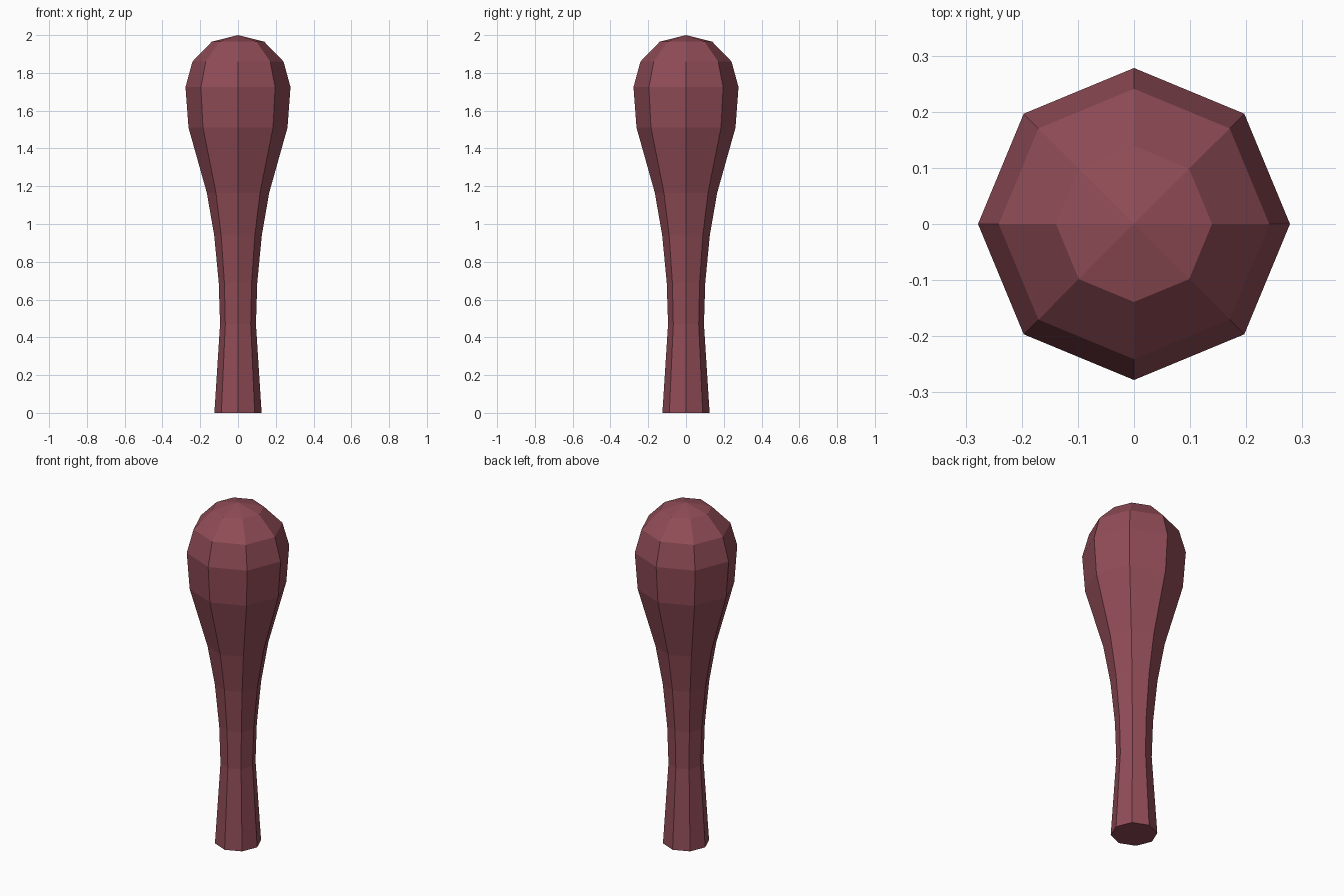
import bpy
import bmesh
import math

cube = bpy.data.objects.get("Cube")
if cube:
    bpy.data.objects.remove(cube, do_unlink=True)

# Dark red material
red = bpy.data.materials.new("dark_red")
red.use_nodes = True
color = (0.28, 0.072, 0.094, 1.0)
red.diffuse_color = color
bsdf = next(n for n in red.node_tree.nodes if n.type == 'BSDF_PRINCIPLED')
bsdf.inputs["Base Color"].default_value = color

SIDES = 8
TOP_Z = 2.0
# Club profile from foot to crown: (radius, height)
PROFILE = [(0.125, 0.0), (0.095, 0.47), (0.102, 0.69), (0.126, 0.94),
           (0.165, 1.165), (0.262, 1.51), (0.278, 1.725), (0.241, 1.86),
           (0.139, 1.965)]


def lathe(name, profile, top_z, material):
    """Faceted solid of revolution with a flat foot and a pointed crown."""
    bm = bmesh.new()
    rings = []
    for r, z in profile:
        angles = [math.tau * i / SIDES for i in range(SIDES)]
        rings.append([bm.verts.new((r * math.cos(a), r * math.sin(a), z))
                      for a in angles])
    tip = bm.verts.new((0, 0, top_z))
    bm.faces.new(rings[0][::-1])
    for i in range(SIDES):
        j = (i + 1) % SIDES
        for low, high in zip(rings, rings[1:]):
            bm.faces.new((low[i], low[j], high[j], high[i]))
        bm.faces.new((rings[-1][i], rings[-1][j], tip))
    mesh = bpy.data.meshes.new(name)
    bm.to_mesh(mesh)
    bm.free()
    mesh.materials.append(material)
    obj = bpy.data.objects.new(name, mesh)
    bpy.context.collection.objects.link(obj)
    return obj


# Handle and rounded head in one flat-shaded body
lathe("club_body", PROFILE, TOP_Z, red)
